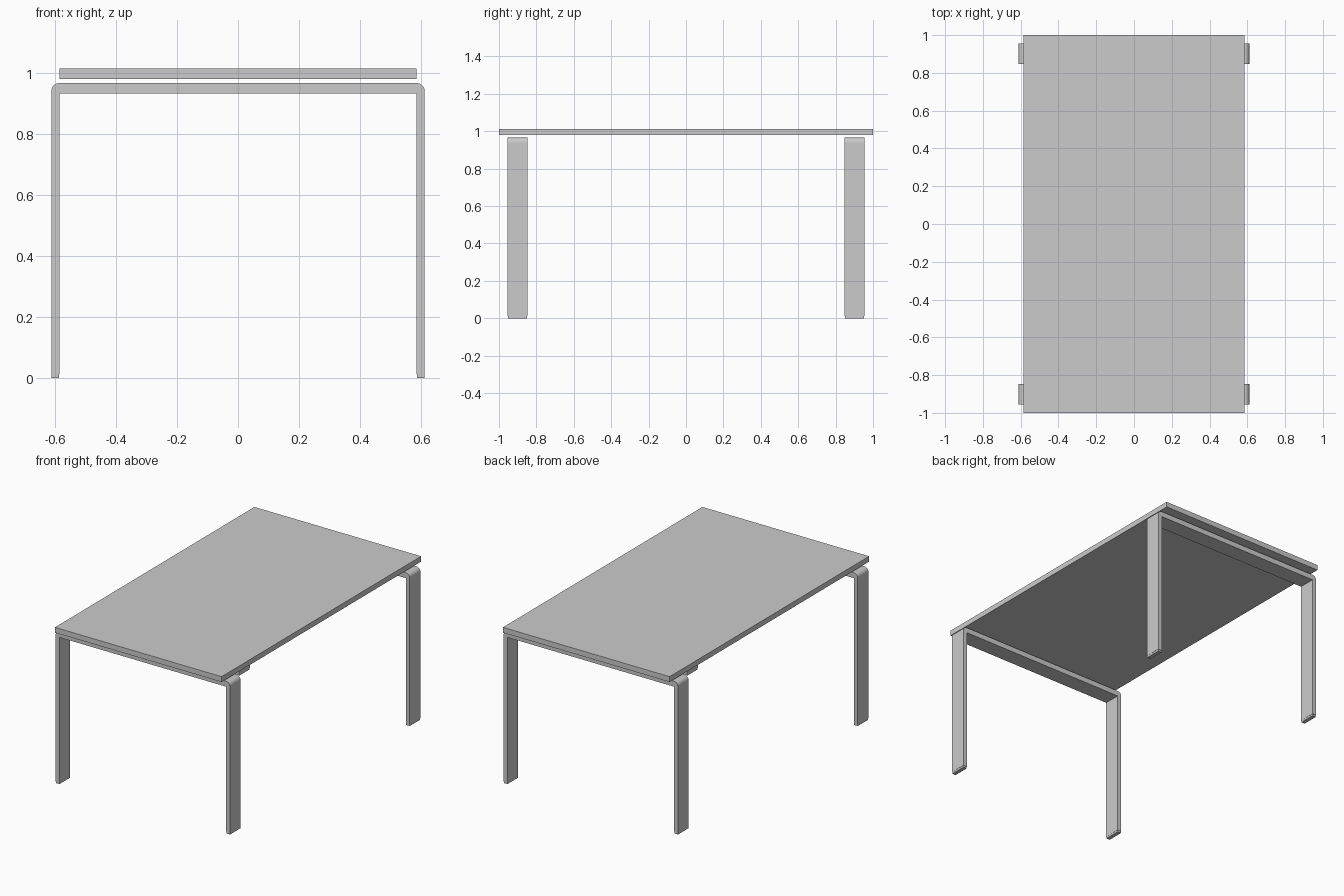
import bpy, bmesh, math

if "Cube" in bpy.data.objects:
    bpy.data.objects.remove(bpy.data.objects["Cube"])


def finish(name, bm):
    bmesh.ops.recalc_face_normals(bm, faces=bm.faces)
    mesh = bpy.data.meshes.new(name)
    bm.to_mesh(mesh)
    bm.free()
    obj = bpy.data.objects.new(name, mesh)
    bpy.context.collection.objects.link(obj)
    return obj


def box(name, x0, x1, y0, y1, z0, z1):
    bm = bmesh.new()
    bmesh.ops.create_cube(bm, size=1)
    for v in bm.verts:
        v.co = ((x0 + x1) / 2 + v.co.x * (x1 - x0),
                (y0 + y1) / 2 + v.co.y * (y1 - y0),
                (z0 + z1) / 2 + v.co.z * (z1 - z0))
    return finish(name, bm)


def extrude_profile(name, profile, y0, y1):
    bm = bmesh.new()
    face = bm.faces.new([bm.verts.new((x, y0, z)) for x, z in profile])
    ext = bmesh.ops.extrude_face_region(bm, geom=[face])
    moved = [g for g in ext["geom"] if isinstance(g, bmesh.types.BMVert)]
    bmesh.ops.translate(bm, verts=moved, vec=(0, y1 - y0, 0))
    return finish(name, bm)


OUTER, INNER = 0.612, 0.585
FRAME_TOP, FRAME_UNDER = 0.966, 0.932
FOOT = 0.012
RADIUS, STEPS = 0.026, 4
LEG_NEAR, LEG_FAR = 0.848, 0.955

# tabletop floating just above the frames
box("tabletop", -INNER, INNER, -1, 1, 0.979, 1.013)

# half outline of the U-shaped frame: leg, rounded outer corner, square inner corner
right = [(INNER, FRAME_UNDER), (INNER, FOOT), (OUTER, FOOT)]
for i in range(STEPS + 1):
    a = math.pi / 2 * i / STEPS
    right.append((OUTER - RADIUS + RADIUS * math.cos(a),
                  FRAME_TOP - RADIUS + RADIUS * math.sin(a)))
outline = right + [(-x, z) for x, z in reversed(right)]

for end, s in (("front", -1), ("back", 1)):
    y0, y1 = sorted((s * LEG_NEAR, s * LEG_FAR))
    # legs and cross rail in one piece
    extrude_profile(end + "_leg_frame", outline, y0, y1)
    # foot pads
    for side, t in (("left", -1), ("right", 1)):
        x0, x1 = sorted((t * INNER, t * OUTER))
        box(f"{end}_{side}_foot_pad", x0 + 0.001, x1 - 0.001,
            y0 + 0.002, y1 - 0.002, 0, FOOT)
